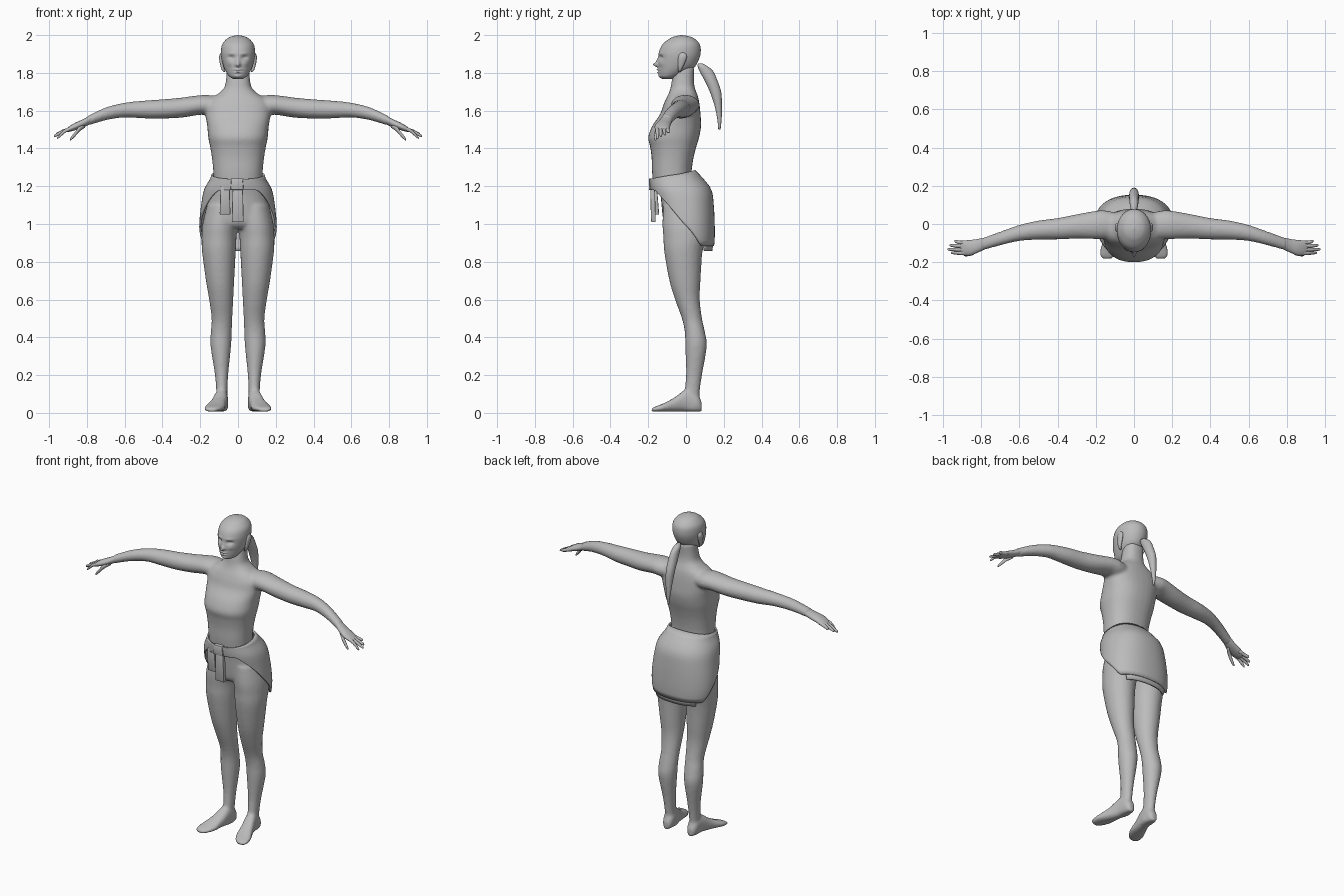
import bpy, bmesh, math
from mathutils import Vector

grey = bpy.data.materials.new("plain_grey")
grey.diffuse_color = (0.5, 0.5, 0.5, 1)


def spline(pts, sub):
    """Catmull-Rom interpolation of number tuples."""
    P = [Vector(p) for p in pts]
    P = [2 * P[0] - P[1]] + P + [2 * P[-1] - P[-2]]
    out = []
    for i in range(1, len(P) - 2):
        a, b, c, d = P[i - 1:i + 3]
        for k in range(sub):
            t = k / sub
            out.append(0.5 * (2 * b + (c - a) * t + (2 * a - 5 * b + 4 * c - d) * t * t
                              + (3 * b - a - 3 * c + d) * t ** 3))
    return out + [P[-2]]


def spow(v, e):
    return math.copysign(abs(v) ** e, v)


def loft(bm, rings, axis='z', n=24, sub=4, e=1.0, side=1):
    """Skin rings (x, y, z, radius_u, radius_v) lying square to the axis."""
    u, v = {'x': ((0, 1, 0), (0, 0, 1)), 'y': ((1, 0, 0), (0, 0, 1)),
            'z': ((1, 0, 0), (0, 1, 0))}[axis]
    u, v = Vector(u), Vector(v)
    loops = []
    for r in spline(rings, sub):
        loop = []
        for k in range(n):
            a = 2 * math.pi * k / n
            p = (Vector(r[:3]) + u * (r[3] * spow(math.cos(a), e))
                 + v * (r[4] * spow(math.sin(a), e)))
            p.x *= side
            loop.append(bm.verts.new(p))
        loops.append(loop)
    for A, B in zip(loops, loops[1:]):
        for k in range(n):
            bm.faces.new((A[k], A[(k + 1) % n], B[(k + 1) % n], B[k]))
    bm.faces.new(loops[0])
    bm.faces.new(loops[-1])


def sections(rows):
    """(z, y_front, y_back, half_width) -> horizontal rings."""
    return [(0, (f + b) / 2, z, w, (b - f) / 2) for z, f, b, w in rows]


def finish(name, bm, voxel=0):
    bmesh.ops.recalc_face_normals(bm, faces=bm.faces)
    me = bpy.data.meshes.new(name)
    bm.to_mesh(me)
    bm.free()
    for p in me.polygons:
        p.use_smooth = True
    me.materials.append(grey)
    ob = bpy.data.objects.new(name, me)
    bpy.context.collection.objects.link(ob)
    if voxel:
        m = ob.modifiers.new("blend", 'REMESH')
        m.mode, m.voxel_size, m.use_smooth_shade = 'VOXEL', voxel, True
        s = ob.modifiers.new("soften", 'SMOOTH')
        s.factor, s.iterations = 0.5, 5
    return ob


# Torso, neck and arms blended into one skin
bm = bmesh.new()
loft(bm, sections([
    (1.22, -.175, .03, .128), (1.28, -.18, .03, .131), (1.35, -.182, .04, .138),
    (1.41, -.19, .055, .148), (1.46, -.2, .07, .158), (1.52, -.178, .08, .163),
    (1.58, -.138, .077, .173), (1.63, -.12, .072, .172), (1.665, -.105, .066, .145),
    (1.69, -.092, .058, .105), (1.72, -.082, .047, .074), (1.76, -.075, .042, .064),
    (1.83, -.06, .045, .058)]), n=32, e=.86)
for s in (1, -1):
    loft(bm, [(.08, -.01, 1.625, .065, .05), (.15, -.004, 1.628, .075, .054),
              (.2, -.005, 1.63, .074, .052), (.3, -.013, 1.616, .064, .053),
              (.4, -.025, 1.609, .056, .051), (.5, -.032, 1.606, .05, .047),
              (.6, -.047, 1.603, .042, .039), (.7, -.076, 1.583, .036, .034),
              (.8, -.108, 1.545, .032, .026)], 'x', side=s)
finish("upper_body", bm, .009)

# Hips, legs and feet blended into one skin
LEG = [(1.1, .0, .165, -.12, .10), (1.0, .002, .188, -.125, .12), (.93, .008, .193, -.12, .11),
       (.85, .012, .19, -.115, .087), (.7, .02, .17, -.088, .077), (.6, .025, .153, -.058, .073),
       (.5, .03, .14, -.022, .085), (.43, .033, .144, -.007, .1), (.35, .037, .145, -.004, .11),
       (.2, .052, .122, .0, .085), (.1, .056, .115, -.012, .072), (.05, .052, .117, -.03, .08),
       (.01, .055, .115, -.03, .078)]
bm = bmesh.new()
loft(bm, sections([(1.23, -.15, .03, .122), (1.15, -.135, .085, .15), (1.05, -.125, .115, .172),
                   (1.0, -.115, .112, .165), (.975, -.09, .09, .1)]), e=.9)
for s in (1, -1):
    loft(bm, [((a + b) / 2, (f + k) / 2, z, (b - a) / 2, (k - f) / 2)
              for z, a, b, f, k in LEG], side=s)
    loft(bm, [(x, y, .007 + h / 2, w, h / 2) for y, x, w, h in [
        (.083, .085, .018, .05), (.06, .085, .032, .09), (0, .09, .036, .115),
        (-.06, .105, .042, .075), (-.12, .123, .051, .043), (-.165, .138, .042, .026),
        (-.183, .14, .022, .016)]], 'y', e=.8, side=s)
finish("legs_and_feet", bm, .009)

# Hands: palm, four fingers and thumb
for s, label in ((1, "left"), (-1, "right")):
    bm = bmesh.new()
    loft(bm, [(.775, -.1, 1.556, .03, .024), (.82, -.115, 1.533, .036, .022),
              (.86, -.125, 1.517, .041, .02), (.895, -.125, 1.502, .038, .014),
              (.91, -.125, 1.495, .03, .008)], 'x', n=16, side=s)
    for y0, y1, tip, z in ((-.097, -.09, .94, 1.487), (-.115, -.112, .965, 1.474),
                           (-.134, -.133, .975, 1.465), (-.152, -.15, .957, 1.456)):
        loft(bm, [(.87, y0, 1.51, .01, .012), (.91, y0, 1.496, .0098, .011),
                  ((.91 + tip) / 2, (y0 + y1) / 2, (1.497 + z) / 2, .009, .01),
                  (tip - .004, y1, z + .002, .006, .007), (tip, y1, z, .002, .002)],
             'x', n=10, sub=3, side=s)
    loft(bm, [(.81, -.125, 1.525, .012, .016), (.84, -.148, 1.503, .013, .015),
              (.865, -.158, 1.473, .01, .013), (.884, -.162, 1.452, .007, .009),
              (.89, -.162, 1.445, .002, .002)], 'x', n=10, sub=3, side=s)
    finish("hand_" + label, bm)

# Head with sculpted face: (x, z, spread_x, spread_z, push forward)
FACE = [(0, 1.843, .011, .011, .026), (0, 1.862, .009, .018, .010), (.034, 1.882, .017, .010, -.013),
        (.034, 1.903, .02, .007, .004), (0, 1.817, .018, .005, .012), (0, 1.803, .016, .005, .009),
        (0, 1.81, .02, .003, -.006), (0, 1.782, .018, .009, .006), (.042, 1.85, .016, .014, .005)]
bm = bmesh.new()
loft(bm, sections([
    (1.768, -.125, -.07, .024), (1.78, -.139, -.04, .045), (1.80, -.144, 0, .06),
    (1.83, -.146, .045, .075), (1.87, -.146, .068, .086), (1.91, -.143, .078, .09),
    (1.95, -.125, .073, .084), (1.98, -.089, .047, .06), (1.993, -.06, .018, .035),
    (2.0, -.027, -.019, .003)]), n=72, sub=7)
for v in bm.verts:
    if v.co.y < -.07:
        x, z = abs(v.co.x), v.co.z
        v.co.y -= sum(d * math.exp(-((x - a) / sa) ** 2 - ((z - c) / sc) ** 2)
                      for a, c, sa, sc, d in FACE)
finish("head", bm)

# Ears
for s, label in ((1, "left"), (-1, "right")):
    bm = bmesh.new()
    loft(bm, [(.072, -.034, 1.805, .004, .006), (.08, -.032, 1.82, .008, .011),
              (.086, -.024, 1.855, .011, .02), (.089, -.018, 1.885, .011, .023),
              (.087, -.018, 1.903, .007, .015), (.086, -.018, 1.908, .002, .004)], n=14, side=s)
    finish("ear_" + label, bm)

# Ponytail
bm = bmesh.new()
loft(bm, [(0, .075, 1.85, .006, .012), (0, .088, 1.835, .018, .026), (0, .107, 1.81, .022, .036),
          (0, .132, 1.76, .026, .034), (0, .156, 1.70, .025, .03), (0, .17, 1.63, .02, .02),
          (0, .177, 1.56, .013, .012), (0, .177, 1.5, .004, .006)], n=16)
finish("ponytail", bm)

# Jacket tied round the hips: a shell whose hem drops towards the back
SHELL = [(1.285, -.187, .042, .13), (1.24, -.19, .085, .142), (1.18, -.182, .13, .175),
         (1.1, -.16, .142, .19), (1.0, -.14, .147, .2), (.92, -.12, .147, .196),
         (.85, -.1, .14, .178)]
FINE = spline(SHELL, 8)


def shell_point(a, z, scale):
    f = min(FINE, key=lambda r: abs(r[0] - z))
    for p, q in zip(FINE, FINE[1:]):
        if q[0] <= z <= p[0]:
            f = p.lerp(q, (p[0] - z) / (p[0] - q[0]))
    mid, half = (f[1] + f[2]) / 2, (f[2] - f[1]) / 2
    return Vector((f[3] * spow(math.sin(a), .88) * scale,
                   mid - half * spow(math.cos(a), .88) * scale, z))


def shell(name, a0, a1, top, hem, scale, n=64, rows=14):
    bm = bmesh.new()
    cols = []
    for i in range(n + 1):
        a = a0 + (a1 - a0) * i / n
        cols.append([bm.verts.new(shell_point(a, top(a) + (hem(a) - top(a)) * j / rows, scale))
                     for j in range(rows + 1)])
    for A, B in zip(cols, cols[1:]):
        for j in range(rows):
            bm.faces.new((A[j], A[j + 1], B[j + 1], B[j]))
    bmesh.ops.remove_doubles(bm, verts=bm.verts, dist=1e-5)
    ob = finish(name, bm)
    m = ob.modifiers.new("cloth", 'SOLIDIFY')
    m.thickness, m.offset = .01, 0
    bpy.context.view_layer.objects.active = ob
    ob.select_set(True)
    bpy.ops.object.shade_smooth_by_angle(angle=math.radians(50))
    ob.select_set(False)


shell("tied_jacket", 0, 2 * math.pi, lambda a: 1.26 - .022 * math.cos(a),
      lambda a: max(.885, min(1.18, .985 + .23 * math.cos(a))), 1.0)
shell("jacket_lining_flap", math.pi * .72, math.pi * 1.28, lambda a: .96,
      lambda a: .858, .95, n=20, rows=5)


# Knot and hanging sleeves
def strip(name, x0, x1, z0, z1, y0, y1, lean=0):
    bm = bmesh.new()
    bmesh.ops.create_cube(bm, size=1)
    for v in bm.verts:
        up = v.co.z + .5
        v.co = Vector(((x0 + x1) / 2 + v.co.x * (x1 - x0) * (1 - .15 * up),
                       (y0 + y1) / 2 + v.co.y * (y1 - y0) + lean * up, z0 + (z1 - z0) * up))
    bmesh.ops.bevel(bm, geom=bm.edges[:], offset=.005, segments=2, affect='EDGES', profile=.5)
    ob = finish(name, bm)
    bpy.context.view_layer.objects.active = ob
    ob.select_set(True)
    bpy.ops.object.shade_smooth_by_angle(angle=math.radians(40))
    ob.select_set(False)


strip("short_sleeve", -.097, -.04, 1.05, 1.2, -.167, -.142, -.012)
strip("long_sleeve", -.033, .03, 1.01, 1.21, -.185, -.16, -.005)
strip("knot", -.04, .03, 1.18, 1.242, -.197, -.165)
